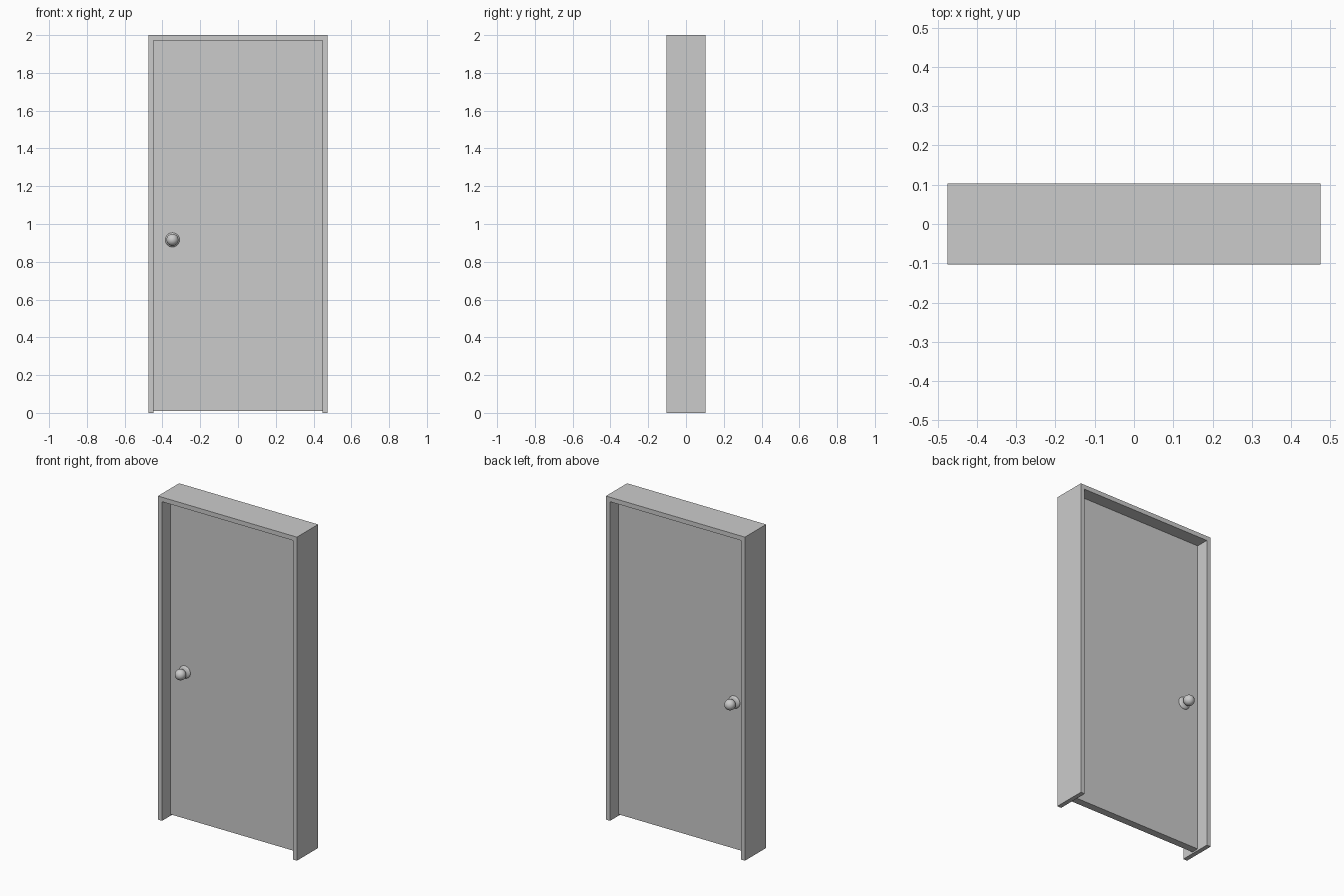
import bpy, bmesh, math
from mathutils import Matrix

if "Cube" in bpy.data.objects:
    bpy.data.objects.remove(bpy.data.objects["Cube"])

W, D, H = 0.475, 0.103, 2.0      # frame half width, half depth, height
T = 0.028                        # frame board thickness
DOOR = 0.023                     # door half thickness


def add_object(name, bm):
    bmesh.ops.recalc_face_normals(bm, faces=bm.faces)
    mesh = bpy.data.meshes.new(name)
    bm.to_mesh(mesh)
    bm.free()
    obj = bpy.data.objects.new(name, mesh)
    bpy.context.collection.objects.link(obj)
    return obj


def extruded(name, outline, half_depth):
    """Extrude an x-z outline through y."""
    bm = bmesh.new()
    face = bm.faces.new([bm.verts.new((x, -half_depth, z)) for x, z in outline])
    out = bmesh.ops.extrude_face_region(bm, geom=[face])
    verts = [v for v in out["geom"] if isinstance(v, bmesh.types.BMVert)]
    bmesh.ops.translate(bm, verts=verts, vec=(0, 2 * half_depth, 0))
    return add_object(name, bm)


def lathe(name, profile, x, z, side):
    """Spin (radius, outward distance) around a y axis on one door face."""
    bm = bmesh.new()
    verts = [bm.verts.new((x + r, side * (DOOR + d), z)) for r, d in profile]
    edges = [bm.edges.new(pair) for pair in zip(verts, verts[1:])]
    bmesh.ops.spin(bm, geom=verts + edges, cent=(x, 0, z), axis=(0, 1, 0),
                   angle=2 * math.pi, steps=32)
    bmesh.ops.remove_doubles(bm, verts=bm.verts, dist=1e-5)
    obj = add_object(name, bm)
    bpy.ops.object.select_all(action='DESELECT')
    obj.select_set(True)
    bpy.context.view_layer.objects.active = obj
    bpy.ops.object.shade_smooth_by_angle(angle=math.radians(40))
    return obj


# Frame: two jambs and a head in one piece
extruded("door_frame", [(-W, 0), (-W, H), (W, H), (W, 0),
                        (W - T, 0), (W - T, H - T), (T - W, H - T), (T - W, 0)], D)

# Door leaf, slightly clear of the floor
extruded("door_leaf", [(T - W, 0.01), (T - W, H - T), (W - T, H - T), (W - T, 0.01)], DOOR)

# Knobs on both faces: domed rose, neck and ball
rose = [(0.038 * math.cos(a), 0.014 * math.sin(a))
        for a in (math.radians(i * 11) for i in range(7))]
ball = [(0.032 * math.sin(a), 0.043 - 0.032 * math.cos(a))
        for a in (math.radians(28 + i * 152 / 14) for i in range(15))]
for label, side in (("front", -1), ("back", 1)):
    lathe(label + "_knob", [(0.038, -0.002)] + rose + [(0.015, 0.013)] + ball,
          -0.347, 0.916, side)
